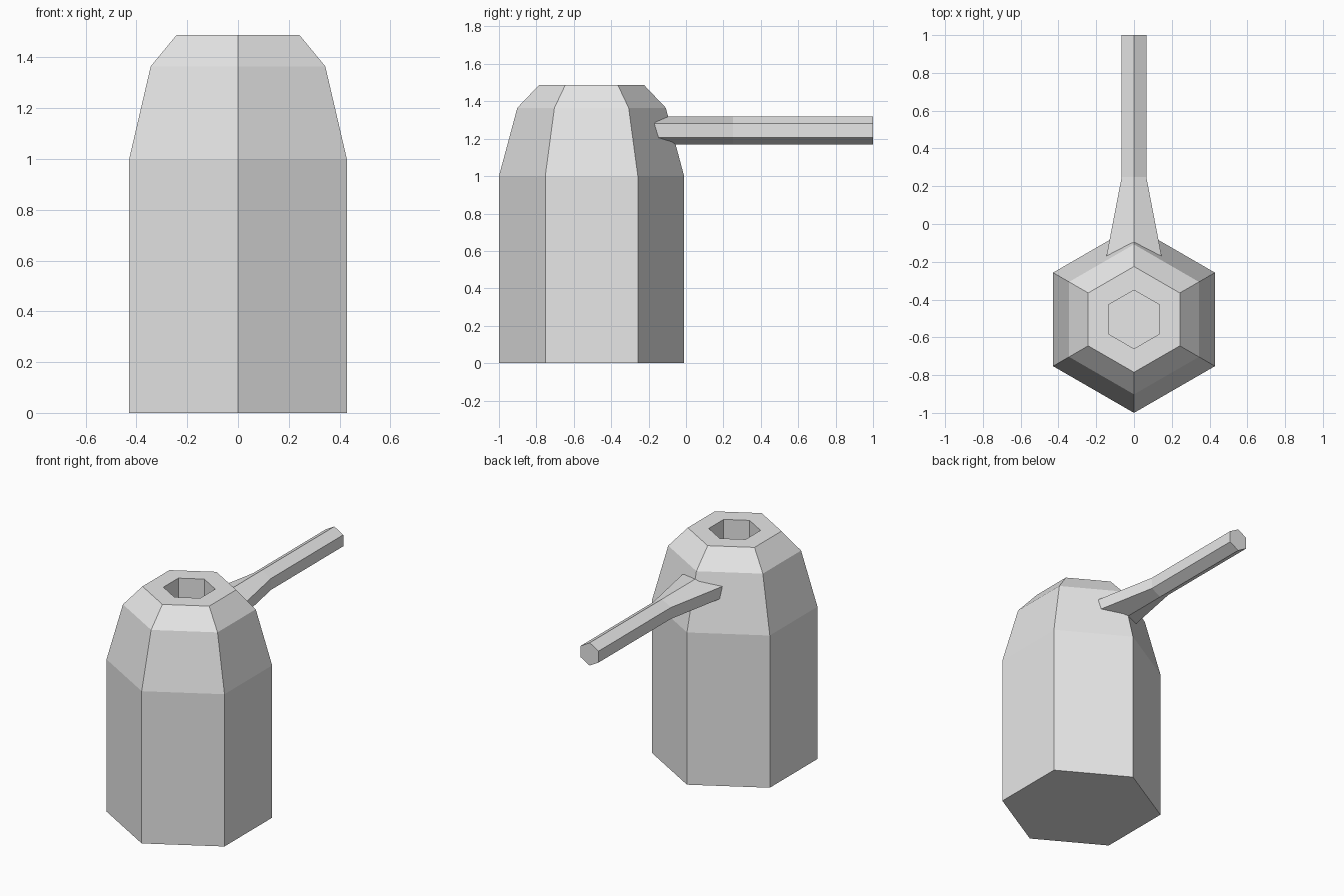
import bpy, bmesh
from math import pi, cos, sin
from mathutils import Vector

cube = bpy.data.objects.get("Cube")
if cube:
    bpy.data.objects.remove(cube, do_unlink=True)

grey = bpy.data.materials.new("light grey")
grey.use_nodes = True
grey.diffuse_color = (0.8, 0.8, 0.8, 1)
grey.node_tree.nodes["Principled BSDF"].inputs["Base Color"].default_value = (0.8, 0.8, 0.8, 1)


def hexagon(centre, u, v):
    """Six points around centre, with a corner along v."""
    return [Vector(centre) + Vector(u) * sin(i * pi / 3) + Vector(v) * cos(i * pi / 3)
            for i in range(6)]


def loft(name, rings):
    """Join successive hexagons with flat quads and cap both ends."""
    bm = bmesh.new()
    loops = [[bm.verts.new(p) for p in ring] for ring in rings]
    for a, b in zip(loops, loops[1:]):
        for i in range(6):
            j = (i + 1) % 6
            bm.faces.new((a[i], a[j], b[j], b[i]))
    bm.faces.new(loops[0])
    bm.faces.new(loops[-1])
    bmesh.ops.recalc_face_normals(bm, faces=bm.faces)
    mesh = bpy.data.meshes.new(name)
    bm.to_mesh(mesh)
    bm.free()
    mesh.materials.append(grey)
    obj = bpy.data.objects.new(name, mesh)
    bpy.context.collection.objects.link(obj)
    return obj


# Body: radius and height pairs, up the outside then down into the socket
BODY_Y = -0.505
profile = [(0.495, 0), (0.495, 1.0), (0.397, 1.365), (0.28, 1.488),
           (0.155, 1.488), (0.155, 1.19)]
loft("body", [hexagon((0, BODY_Y, z), (r, 0, 0), (0, r, 0)) for r, z in profile])

# Handle: hexagonal bar that flares sideways where it enters the body
HANDLE_Z, R = 1.243, 0.075
stations = [(1.0, R), (0.25, R), (-0.28, 0.193)]
loft("handle", [hexagon((0, y, HANDLE_Z), (w, 0, 0), (0, 0, R)) for y, w in stations])
